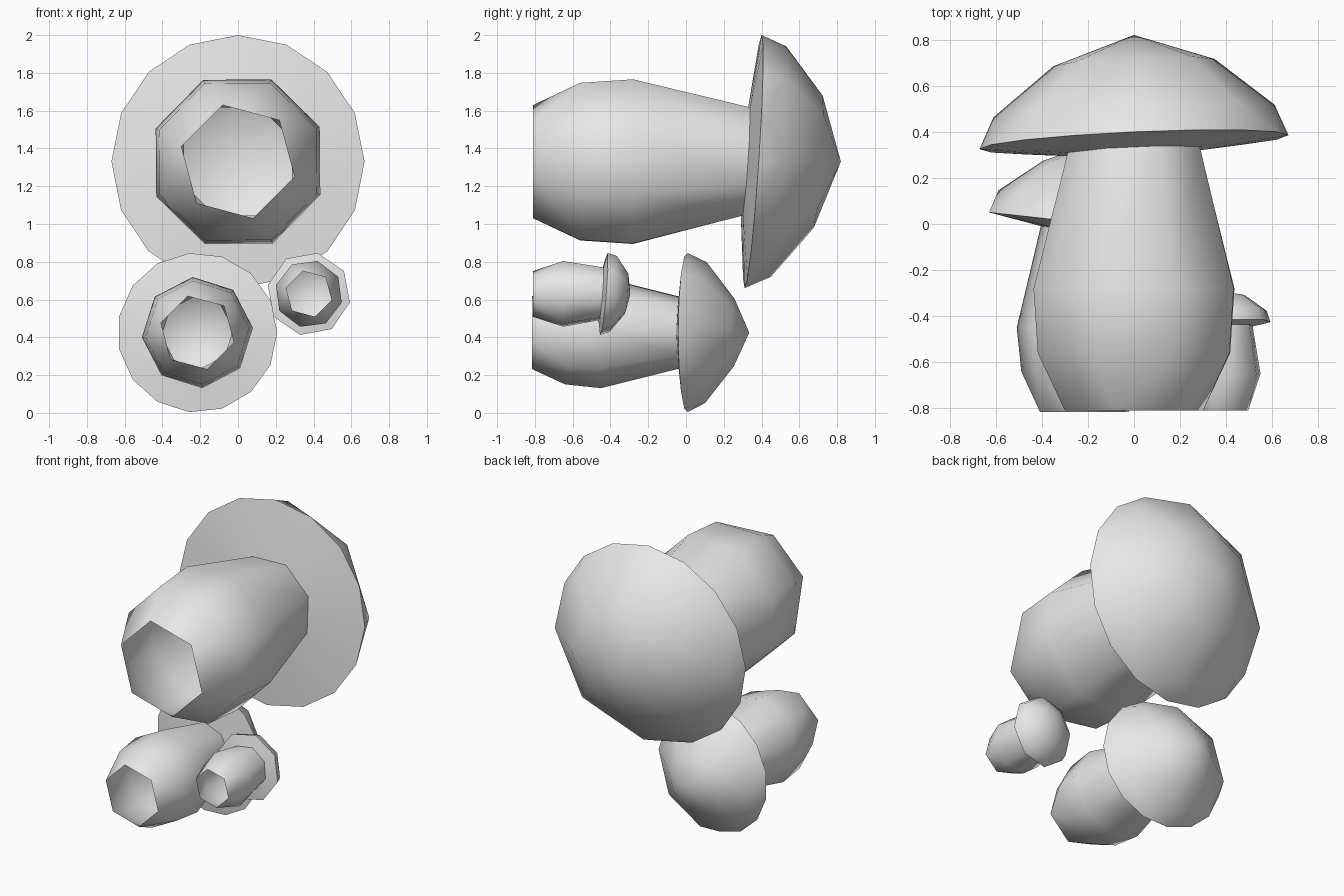
import bpy
import bmesh
from math import cos, sin, radians

cube = bpy.data.objects.get("Cube")
if cube:
    bpy.data.objects.remove(cube, do_unlink=True)

# Single plain colour
GREY = (0.8, 0.8, 0.8, 1.0)
grey = bpy.data.materials.new("plain_grey")
grey.use_nodes = True
grey.diffuse_color = GREY
grey.node_tree.nodes["Principled BSDF"].inputs["Base Color"].default_value = GREY


def bridge(bm, a, b, start_a, start_b):
    """Triangulate between two rings that may have different side counts."""
    n, m = len(a), len(b)
    step_a, step_b = 360 / n, 360 / m
    i = j = 0
    while i < n or j < m:
        next_a = start_a + (i + 0.5) * step_a
        next_b = start_b + (j + 0.5) * step_b
        if j >= m or (i < n and next_a <= next_b):
            bm.faces.new((a[i % n], a[(i + 1) % n], b[j % m]))
            i += 1
        else:
            bm.faces.new((a[i % n], b[(j + 1) % m], b[j % m]))
            j += 1


def lathe(name, centre, tilt, rings, apex=None):
    """Shell around the y axis; each ring is (sides, turn, radius, y, tilted)."""
    cx, cz = centre
    bm = bmesh.new()
    previous = None
    for sides, turn, radius, y, tilted in rings:
        turn %= 360 / sides
        verts = []
        for k in range(sides):
            angle = radians(turn + 360 * k / sides)
            dx, dz = radius * cos(angle), radius * sin(angle)
            lean = (tilt[0] * dx + tilt[1] * dz) * tilted
            verts.append(bm.verts.new((cx + dx, y + lean, cz + dz)))
        if previous:
            bridge(bm, previous[0], verts, previous[1], turn)
        previous = (verts, turn)
    if apex is not None:
        tip = bm.verts.new((cx, apex, cz))
        last = previous[0]
        for k in range(len(last)):
            bm.faces.new((last[k], last[(k + 1) % len(last)], tip))
    bmesh.ops.recalc_face_normals(bm, faces=bm.faces)
    mesh = bpy.data.meshes.new(name)
    bm.to_mesh(mesh)
    bm.free()
    mesh.materials.append(grey)
    obj = bpy.data.objects.new(name, mesh)
    bpy.context.collection.objects.link(obj)
    bpy.ops.object.select_all(action="DESELECT")
    obj.select_set(True)
    bpy.context.view_layer.objects.active = obj
    bpy.ops.object.shade_smooth_by_angle(angle=radians(60))


def mushroom(size, centre, tilt, turn, stem, top, rim, rim_sides, rim_turn, dome, apex):
    """Open hollow stem under a tilted cap; stem, top and dome hold (radius, y)."""
    foot, *belly = stem
    collar = (8, turn, *top, 1)
    lathe(size + "_stem", centre, tilt,
          [(6, 105, *foot, 0)] + [(8, turn, *p, 0) for p in belly] + [collar])
    lathe(size + "_cap", centre, tilt,
          [collar, (rim_sides, rim_turn, *rim, 1)]
          + [(8, rim_turn, *p, 1) for p in dome], apex)


# Large mushroom
mushroom("large", (0, 1.33), (0.045, 0.067), 68,
         [(0.31, -0.81), (0.45, -0.56), (0.47, -0.28)], (0.31, 0.315),
         (0.67, 0.355), 16, 90, [(0.61, 0.49), (0.35, 0.70)], 0.82)

# Medium mushroom
mushroom("medium", (-0.215, 0.425), (-0.11, 0), 95,
         [(0.2, -0.815), (0.275, -0.64), (0.295, -0.45)], (0.19, -0.03),
         (0.423, 0.005), 15, 96, [(0.375, 0.105), (0.18, 0.255)], 0.335)

# Small mushroom
mushroom("small", (0.375, 0.63), (0.06, 0.08), 75,
         [(0.125, -0.81), (0.18, -0.65)], (0.145, -0.45),
         (0.222, -0.435), 8, 78, [(0.205, -0.385), (0.11, -0.315)], -0.295)
